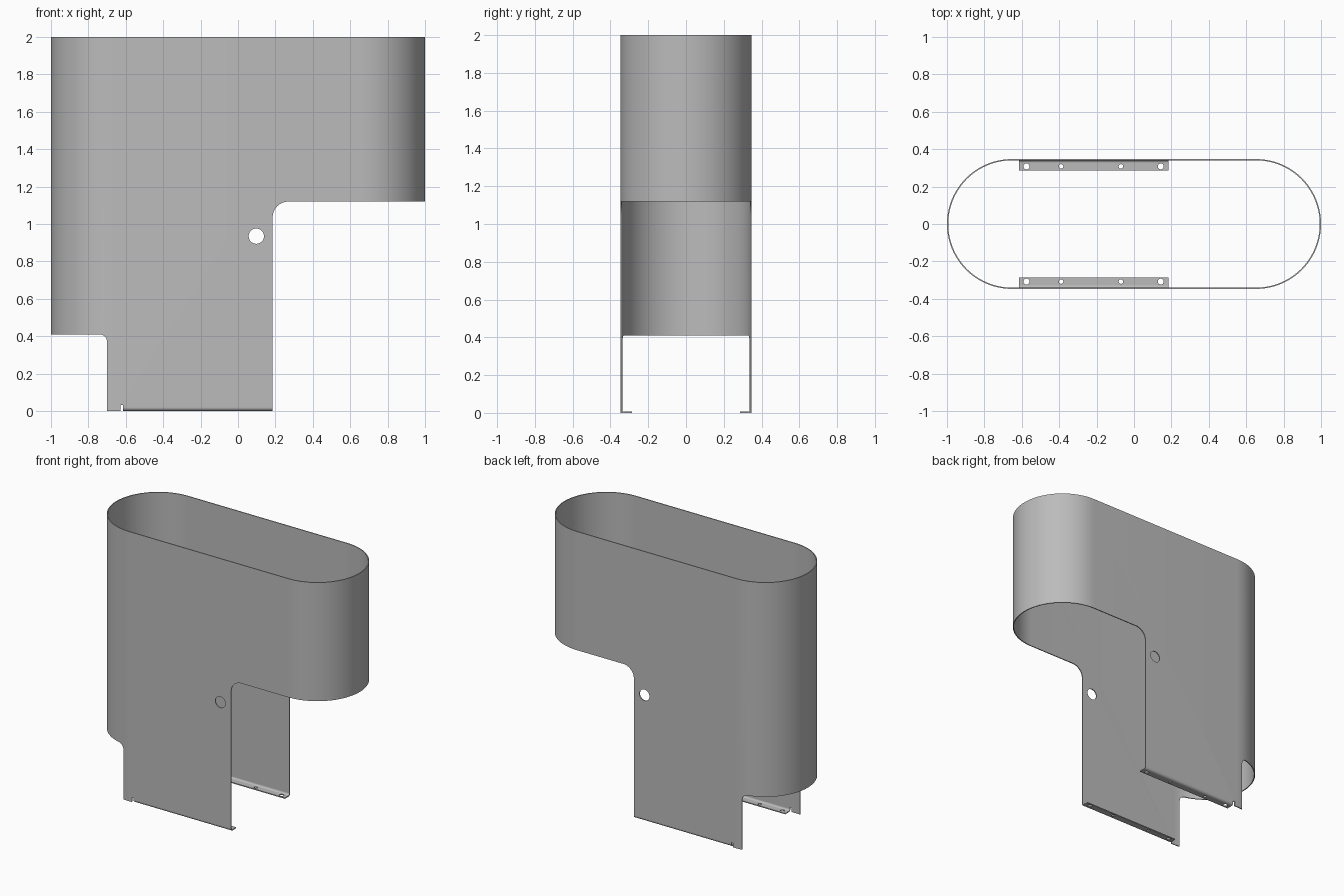
import bpy
import bmesh
from math import pi, sin, cos, radians

if "Cube" in bpy.data.objects:
    bpy.data.objects.remove(bpy.data.objects["Cube"], do_unlink=True)

R, CX, TOP, T = 0.347, 0.653, 2.0, 0.007   # end radius, end centre, height, sheet thickness
EDGE_R, FLANGE_L, BEND = 0.185, -0.615, 0.02

steel = bpy.data.materials.new("grey sheet metal")
steel.use_nodes = True
grey = (0.5, 0.5, 0.5, 1)
steel.diffuse_color = grey
steel.node_tree.nodes["Principled BSDF"].inputs["Base Color"].default_value = grey


def arc(cx, cy, r, a0, a1, n):
    angles = [radians(a0 + (a1 - a0) * i / n) for i in range(n + 1)]
    return [(cx + r * cos(a), cy + r * sin(a)) for a in angles]


def make_object(name, bm):
    bmesh.ops.recalc_face_normals(bm, faces=bm.faces)
    mesh = bpy.data.meshes.new(name)
    bm.to_mesh(mesh)
    bm.free()
    mesh.materials.append(steel)
    obj = bpy.data.objects.new(name, mesh)
    bpy.context.collection.objects.link(obj)
    return obj


def prism(name, points, place, start, end):
    """Extrude a 2D outline; place maps (u, v, depth) to a 3D point."""
    bm = bmesh.new()
    rings = [[bm.verts.new(place(u, v, d)) for u, v in points] for d in (start, end)]
    for ring in rings:
        bm.faces.new(ring)
    n = len(points)
    for i in range(n):
        j = (i + 1) % n
        bm.faces.new((rings[0][i], rings[0][j], rings[1][j], rings[1][i]))
    return make_object(name, bm)


def through_y(u, v, d):
    return (u, d, v)


def through_z(u, v, d):
    return (u, v, d)


def cut(obj, cutters):
    for cutter in cutters:
        mod = obj.modifiers.new("cut", 'BOOLEAN')
        mod.operation = 'DIFFERENCE'
        mod.solver = 'EXACT'
        mod.object = cutter
    select(obj)
    for mod in list(obj.modifiers):
        bpy.ops.object.modifier_apply(modifier=mod.name)
    for cutter in cutters:
        bpy.data.objects.remove(cutter, do_unlink=True)


def select(obj):
    bpy.ops.object.select_all(action='DESELECT')
    obj.select_set(True)
    bpy.context.view_layer.objects.active = obj


def smooth(obj):
    select(obj)
    bpy.ops.object.shade_smooth_by_angle(angle=radians(30))


# Open oblong tube
def oblong(r):
    return arc(CX, 0, r, -90, 90, 40) + arc(-CX, 0, r, 90, 270, 40)


bm = bmesh.new()
loops = [[bm.verts.new((x, y, z)) for x, y in oblong(r)]
         for r, z in ((R, 0), (R, TOP), (R - T, TOP), (R - T, 0))]
count = len(loops[0])
for k in range(4):
    a, b = loops[k], loops[(k + 1) % 4]
    for i in range(count):
        j = (i + 1) % count
        bm.faces.new((a[i], a[j], b[j], b[i]))
shell = make_object("oblong_shell", bm)


# Cutouts with rounded corners, side holes, relief notches and room for the bends
def box(x0, x1, z1):
    return [(x0, -0.1), (x1, -0.1), (x1, z1), (x0, z1)]


f, g = 0.085, 0.04
outlines = [
    [(EDGE_R, -0.1), (1.2, -0.1), (1.2, 1.12)] + arc(EDGE_R + f, 1.12 - f, f, 90, 180, 10),
    [(-1.2, 0.41), (-1.2, -0.1), (-0.7, -0.1)] + arc(-0.7 - g, 0.41 - g, g, 0, 90, 8),
    arc(0.098, 0.935, 0.041, 0, 350, 35),
    box(-0.629, FLANGE_L, 0.033),
    box(-0.62, 0.3, BEND),
]
cut(shell, [prism("cutter", o, through_y, -0.5, 0.5) for o in outlines])
smooth(shell)

# Inward-bent mounting flanges with screw holes
HOLES = ((-0.575, 0.016), (-0.39, 0.012), (-0.07, 0.012), (0.143, 0.016))
for side, label in ((-1, "front"), (1, "back")):
    bend_y = R - BEND
    profile = ([(0.285, T), (0.285, 0)]
               + arc(bend_y, BEND, BEND, -90, 0, 8)
               + arc(bend_y, BEND, BEND - T, 0, -90, 8))
    flange = prism(label + "_flange", profile,
                   lambda u, v, d: (d, side * u, v), FLANGE_L, EDGE_R)
    cut(flange, [prism("cutter", arc(x, side * 0.308, r, 0, 345, 23), through_z, -0.1, 0.1)
                 for x, r in HOLES])
    smooth(flange)
